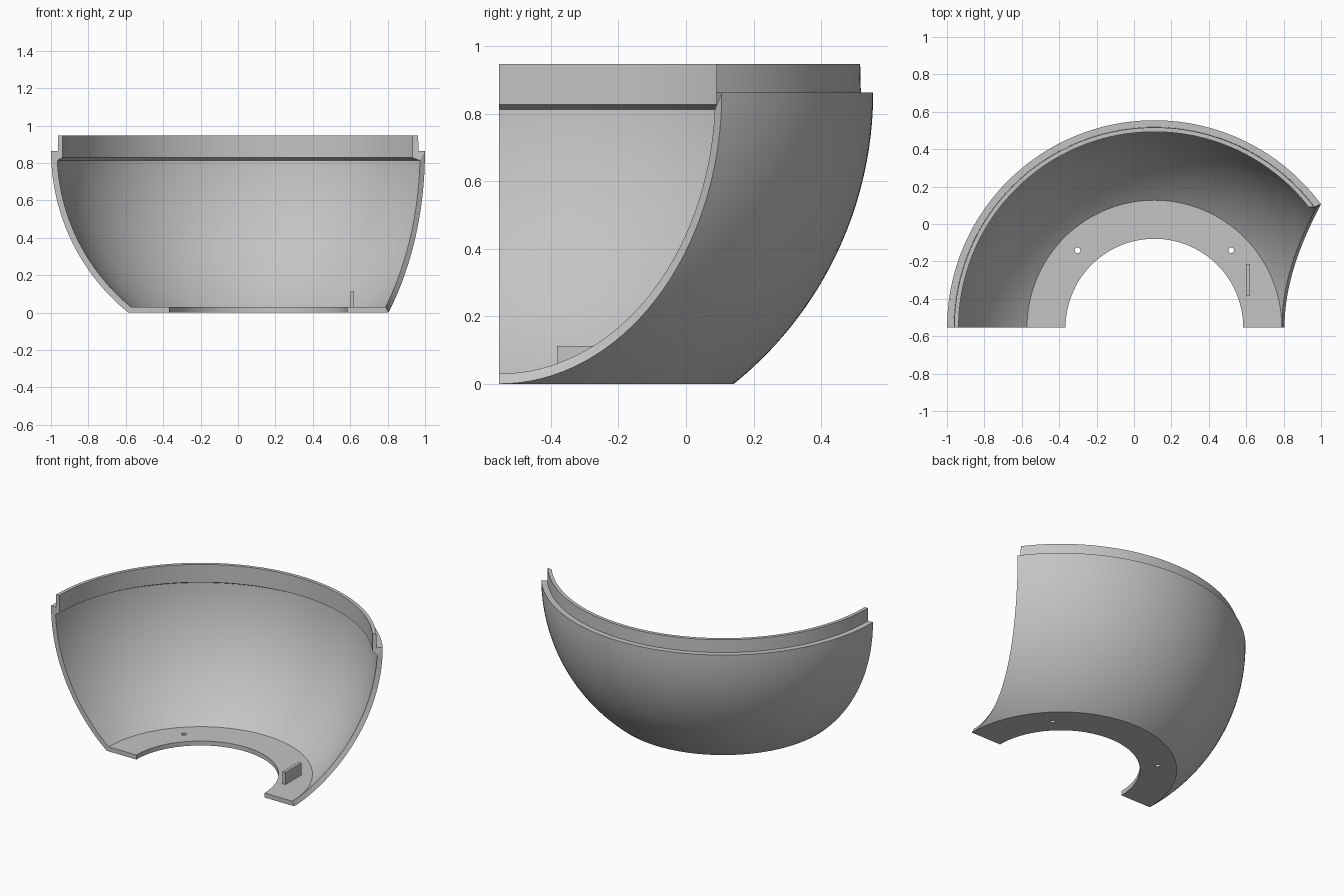
import bpy, bmesh, math
from mathutils import Vector

cube = bpy.data.objects.get("Cube")
if cube:
    bpy.data.objects.remove(cube, do_unlink=True)

CX, CY, CZ = 0.109, -0.554, 0.863   # centre of the spherical shell
R_OUT, R_IN = 1.1085, 1.076         # outer and inner sphere radius
FLOOR, HOLE, TOP = 0.03, 0.475, 0.948
CUT_Y = 0.66                        # half width of the side opening
ARC, SWEEP = 32, 80                 # steps along the arc and around

grey = bpy.data.materials.new("light grey")
grey.use_nodes = True
grey.diffuse_color = (0.55, 0.55, 0.55, 1)
grey.node_tree.nodes["Principled BSDF"].inputs["Base Color"].default_value = (0.55, 0.55, 0.55, 1)


def make_object(name, bm):
    bmesh.ops.recalc_face_normals(bm, faces=bm.faces)
    mesh = bpy.data.meshes.new(name)
    bm.to_mesh(mesh)
    bm.free()
    mesh.materials.append(grey)
    obj = bpy.data.objects.new(name, mesh)
    bpy.context.collection.objects.link(obj)
    return obj


def arc(radius, low, high):
    """Arc points as (radius, height, start angle at the oval side opening)."""
    points = []
    end = math.acos(high / low)
    for i in range(ARC + 1):
        t = end * i / ARC
        drop = low * math.cos(t)
        r = math.sqrt(radius ** 2 - drop ** 2)
        r_open = math.sqrt(R_OUT ** 2 - (CZ * math.cos(t)) ** 2)
        points.append((r, CZ - drop, math.asin(CUT_Y * math.sin(t) / r_open)))
    return points


def lip(r, z):
    return (r, z, math.asin(0.645 / r))


# Bowl: outer and inner profile, swept half way round
outer = [(HOLE, 0, 0)] + arc(R_OUT, CZ, 0) + [lip(1.072, CZ), lip(1.07, TOP)]
inner = [(HOLE, FLOOR, 0)] + arc(R_IN, CZ - FLOOR, 0.05) + [lip(1.047, 0.828), lip(1.047, TOP)]
profile = outer + inner[::-1]
count = len(profile)

bm = bmesh.new()
rings = []
for r, z, start in profile:
    ring = []
    for k in range(SWEEP + 1):
        a = start + (math.pi - start) * k / SWEEP
        ring.append(bm.verts.new((CX + r * math.cos(a), CY + r * math.sin(a), z)))
    rings.append(ring)
for i in range(count):
    a, b = rings[i], rings[(i + 1) % count]
    for k in range(SWEEP):
        bm.faces.new((a[k], a[k + 1], b[k + 1], b[k]))
# End faces between outer and inner profile
for i in range(len(outer) - 1):
    j = count - 1 - i
    for k in (0, SWEEP):
        bm.faces.new((rings[i][k], rings[i + 1][k], rings[j - 1][k], rings[j][k]))
bowl = make_object("bowl_shell", bm)

# Two screw holes through the floor
bm = bmesh.new()
for side in (-1, 1):
    made = bmesh.ops.create_cone(bm, cap_ends=True, segments=20, radius1=0.015,
                                 radius2=0.015, depth=0.2)
    bmesh.ops.translate(bm, verts=made["verts"], vec=Vector((CX + side * 0.411, CY + 0.413, 0)))
cutter = make_object("hole_cutter", bm)
cutter.hide_render = True
cut = bowl.modifiers.new("screw_holes", "BOOLEAN")
cut.operation = "DIFFERENCE"
cut.solver = "EXACT"
cut.object = cutter
bpy.context.view_layer.objects.active = bowl
bowl.select_set(True)
bpy.ops.object.modifier_apply(modifier=cut.name)
bpy.data.objects.remove(cutter, do_unlink=True)
bpy.ops.object.shade_smooth_by_angle(angle=math.radians(25))

# Small upright tab on the floor
bm = bmesh.new()
bmesh.ops.create_cube(bm, size=1)
bmesh.ops.scale(bm, verts=bm.verts, vec=Vector((0.022, 0.168, 0.084)))
bmesh.ops.translate(bm, verts=bm.verts, vec=Vector((0.609, -0.298, 0.07)))
make_object("floor_tab", bm)
